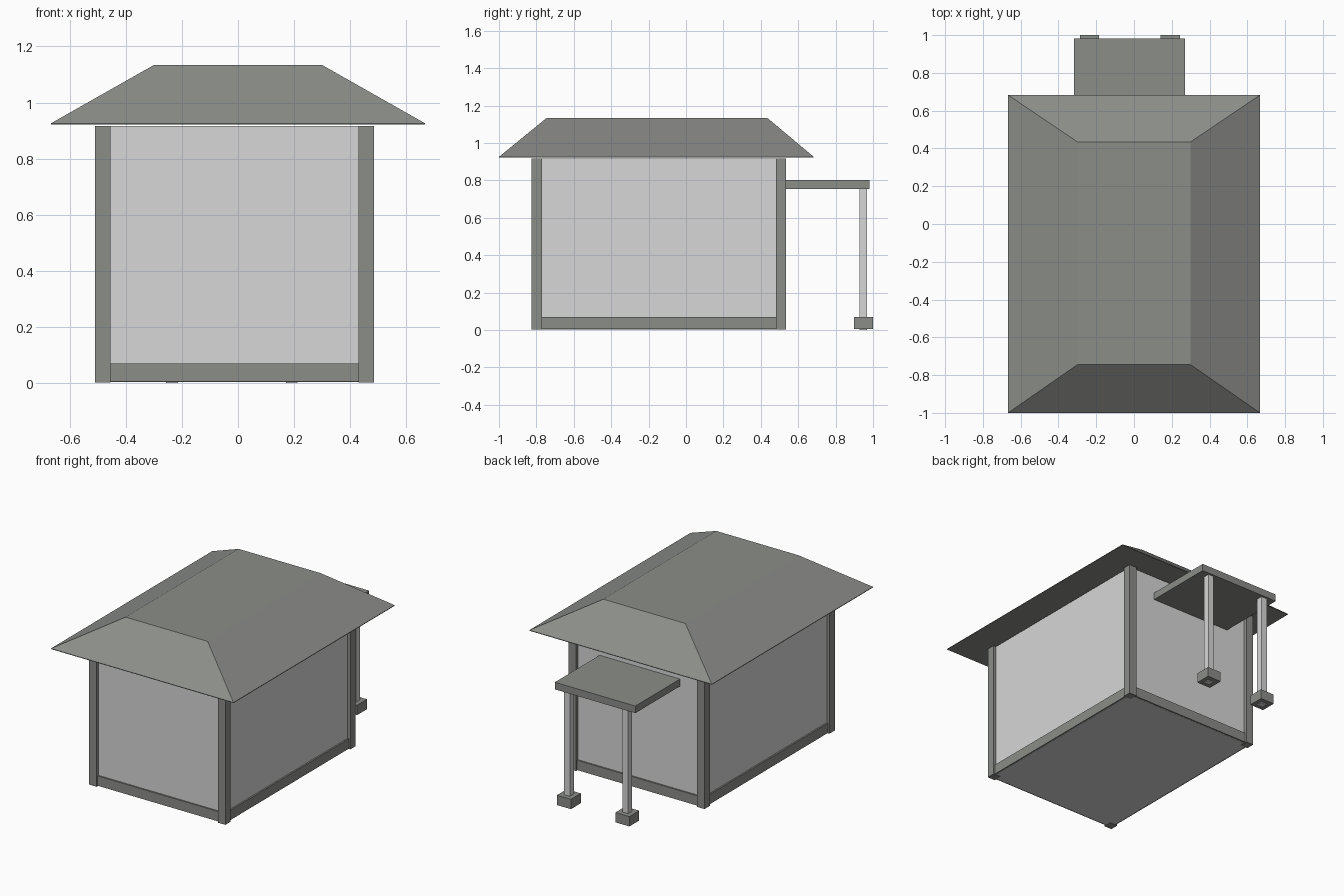
import bpy
import bmesh

if "Cube" in bpy.data.objects:
    bpy.data.objects.remove(bpy.data.objects["Cube"], do_unlink=True)


def make_material(name, colour):
    mat = bpy.data.materials.new(name)
    mat.use_nodes = True
    mat.diffuse_color = colour
    mat.node_tree.nodes["Principled BSDF"].inputs["Base Color"].default_value = colour
    return mat


GREY = make_material("slate grey", (0.26, 0.27, 0.25, 1))
PALE = make_material("pale grey", (0.68, 0.68, 0.68, 1))


def finish(name, bm, mat):
    bmesh.ops.recalc_face_normals(bm, faces=bm.faces)
    mesh = bpy.data.meshes.new(name)
    bm.to_mesh(mesh)
    bm.free()
    mesh.materials.append(mat)
    obj = bpy.data.objects.new(name, mesh)
    bpy.context.scene.collection.objects.link(obj)
    return obj


def box(name, xs, ys, zs, mat):
    """Box between the given limits on each axis."""
    bm = bmesh.new()
    bmesh.ops.create_cube(bm, size=1)
    for v in bm.verts:
        v.co = [limits[c > 0] for limits, c in zip((xs, ys, zs), v.co)]
    return finish(name, bm, mat)


def ring(bm, xs, ys, z):
    corners = ((0, 0), (1, 0), (1, 1), (0, 1))
    return [bm.verts.new((xs[i], ys[j], z)) for i, j in corners]


# Walls and floor
LEFT, RIGHT, FRONT, BACK, TOP = 0.485, -0.51, -0.825, 0.535, 0.916
POST, STEP = 0.055, 0.02
wall_x = (RIGHT + STEP, LEFT - STEP)
wall_y = (FRONT + STEP, BACK - STEP)
box("walls", wall_x, wall_y, (0.004, TOP), PALE)

# Corner posts
for sx, x in (("right", RIGHT), ("left", LEFT - POST)):
    for sy, y in (("front", FRONT), ("back", BACK - POST)):
        box(f"{sy}_{sx}_post", (x, x + POST), (y, y + POST), (0.002, TOP), GREY)

# Skirting beams between the posts
PROUD = 0.01
beam_z = (0.005, 0.07)
inner_x = (RIGHT + POST, LEFT - POST)
inner_y = (FRONT + POST, BACK - POST)
box("front_beam", inner_x, (wall_y[0] - PROUD, wall_y[0]), beam_z, GREY)
box("back_beam", inner_x, (wall_y[1], wall_y[1] + PROUD), beam_z, GREY)
box("right_beam", (wall_x[0] - PROUD, wall_x[0]), inner_y, beam_z, GREY)
box("left_beam", (wall_x[1], wall_x[1] + PROUD), inner_y, beam_z, GREY)

# Hipped roof with a flat top and a thin eave edge
bm = bmesh.new()
eave_x, eave_y = (-0.667, 0.667), (-1.0, 0.683)
rings = [
    ring(bm, eave_x, eave_y, 0.922),
    ring(bm, eave_x, eave_y, 0.926),
    ring(bm, (-0.3, 0.3), (-0.745, 0.435), 1.134),
]
bm.faces.new(rings[0])
bm.faces.new(rings[-1])
for low, high in zip(rings, rings[1:]):
    for i in range(4):
        j = (i + 1) % 4
        bm.faces.new((low[i], low[j], high[j], high[i]))
finish("roof", bm, GREY)

# Porch canopy, columns and footings
box("porch_canopy", (-0.317, 0.271), (wall_y[1], 0.982), (0.755, 0.802), GREY)
for side, x in (("right", -0.235), ("left", 0.192)):
    y, half, foot = 0.948, 0.021, 0.051
    box(f"{side}_porch_column", (x - half, x + half), (y - half, y + half), (0, 0.756), PALE)
    box(f"{side}_porch_footing", (x - foot, x + foot), (y - foot, y + foot + 0.001), (0.005, 0.07), GREY)
